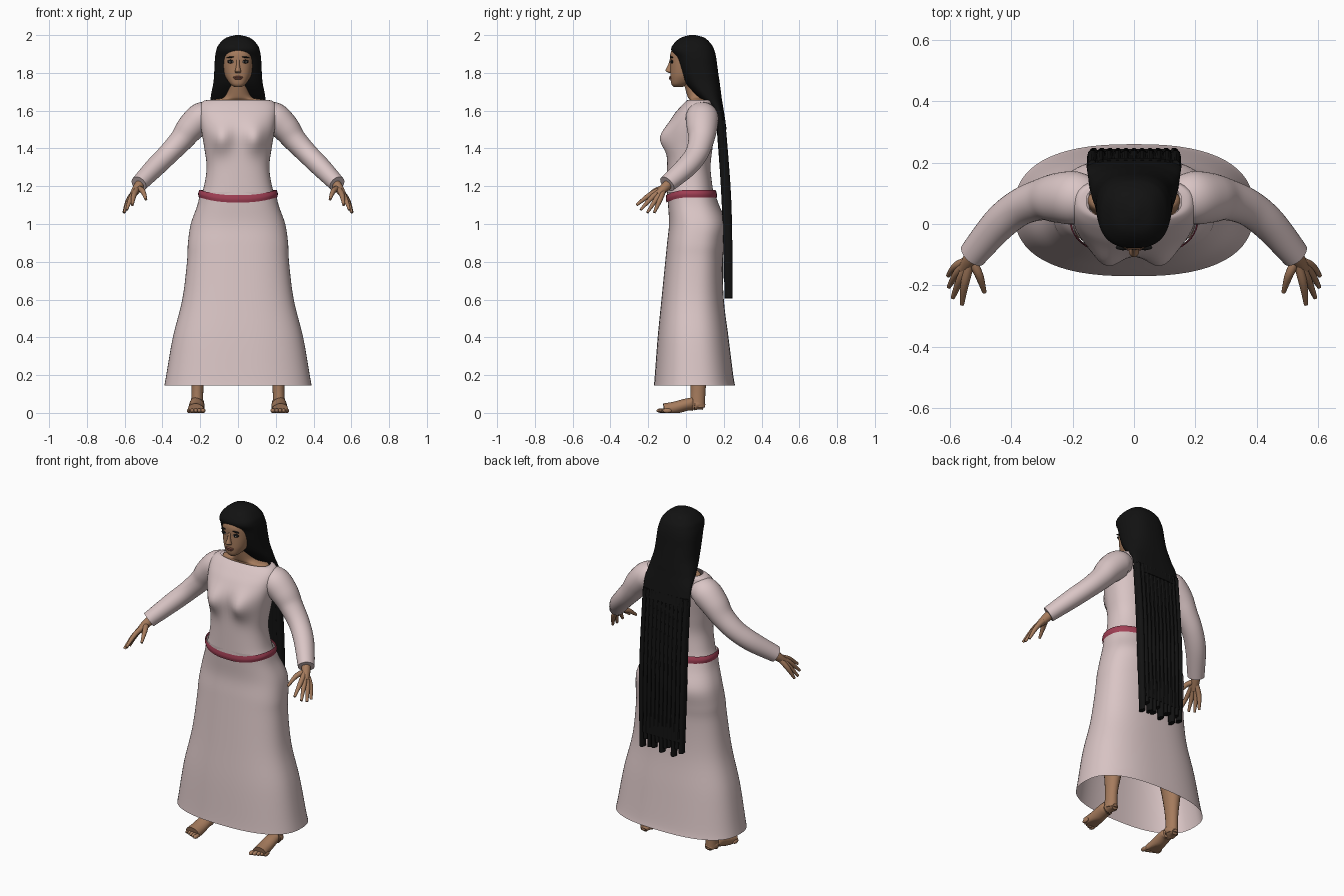
import bpy
import bmesh
import math
from mathutils import Vector

cube = bpy.data.objects.get("Cube")
if cube:
    bpy.data.objects.remove(cube, do_unlink=True)


def make_material(name, rgb):
    mat = bpy.data.materials.new(name)
    mat.use_nodes = True
    mat.diffuse_color = (*rgb, 1)
    mat.node_tree.nodes["Principled BSDF"].inputs["Base Color"].default_value = (*rgb, 1)
    return mat


cloth = make_material("pale pink cloth", (0.7, 0.56, 0.56))
sash = make_material("crimson sash", (0.36, 0.05, 0.09))
skin = make_material("brown skin", (0.38, 0.2, 0.11))
black = make_material("black hair", (0.006, 0.006, 0.006))
white = make_material("eye white", (0.6, 0.55, 0.5))
lip = make_material("lip brown", (0.27, 0.1, 0.07))


def smooth_rows(rows, steps=5):
    """Catmull-Rom interpolation through rows of numbers."""
    out = []
    last = len(rows) - 1
    for i in range(last):
        a, b, c, d = (rows[max(0, min(last, i + k))] for k in (-1, 0, 1, 2))
        for s in range(steps):
            t = s / steps
            out.append([q + 0.5 * t * (r - p + t * (2 * p - 5 * q + 4 * r - w + t * (3 * (q - r) + w - p)))
                        for p, q, r, w in zip(a, b, c, d)])
    out.append(list(rows[last]))
    return out


def skin_rings(name, rings, mat, caps=True, shape=None):
    """Joins closed rings of points into one smooth surface."""
    bm = bmesh.new()
    loops = [[bm.verts.new(p) for p in ring] for ring in rings]
    for lower, upper in zip(loops, loops[1:]):
        for i in range(len(lower)):
            j = (i + 1) % len(lower)
            bm.faces.new((lower[i], lower[j], upper[j], upper[i]))
    if caps:
        bm.faces.new(loops[0])
        bm.faces.new(loops[-1])
    if shape:
        for v in bm.verts:
            shape(v.co)
    bmesh.ops.recalc_face_normals(bm, faces=bm.faces)
    mesh = bpy.data.meshes.new(name)
    bm.to_mesh(mesh)
    bm.free()
    return finish(bpy.data.objects.new(name, mesh), mat)


def finish(obj, mat):
    obj.data.materials.append(mat)
    bpy.context.collection.objects.link(obj)
    bpy.ops.object.select_all(action="DESELECT")
    obj.select_set(True)
    bpy.context.view_layer.objects.active = obj
    bpy.ops.object.shade_smooth_by_angle(angle=math.radians(50))
    return obj


def body(name, rows, mat, power=2.3, sides=48, caps=True, shape=None):
    """Upright loft; each row is height, front y, back y, half width."""
    rings = []
    for z, front, back, half in smooth_rows(rows):
        ring = []
        for k in range(sides):
            a = math.tau * k / sides
            c, s = math.cos(a), math.sin(a)
            ring.append((half * math.copysign(abs(c) ** (2 / power), c),
                         (front + back) / 2 + (back - front) / 2 * math.copysign(abs(s) ** (2 / power), s), z))
        rings.append(ring)
    return skin_rings(name, rings, mat, caps, shape)


def tube(name, rows, mat, side=1, flat=1.0, sides=20):
    """Round limb along a path; each row is x, y, z, radius."""
    path = smooth_rows(rows)
    rings = []
    for i, (x, y, z, r) in enumerate(path):
        ahead, behind = path[min(i + 1, len(path) - 1)], path[max(i - 1, 0)]
        along = (Vector(ahead[:3]) - Vector(behind[:3])).normalized()
        u = along.cross(Vector((0, 1, 0))).normalized()
        v = along.cross(u)
        ring = []
        for k in range(sides):
            a = math.tau * k / sides
            p = Vector((x, y, z)) + u * r * math.cos(a) + v * r * flat * math.sin(a)
            ring.append((p.x * side, p.y, p.z))
        rings.append(ring)
    return skin_rings(name, rings, mat)


def blob(name, place, size, mat, tilt=0.0):
    mesh = bpy.data.meshes.new(name)
    bm = bmesh.new()
    bmesh.ops.create_uvsphere(bm, u_segments=20, v_segments=12, radius=1)
    bm.to_mesh(mesh)
    bm.free()
    obj = bpy.data.objects.new(name, mesh)
    obj.location, obj.scale, obj.rotation_euler = place, size, (0, tilt, 0)
    return finish(obj, mat)


# Dress: bodice shaped over the bust, and an open flared skirt
def bust(co):
    if co.y < 0.02:
        co.y -= 0.045 * math.exp(-((abs(co.x) - 0.09) / 0.055) ** 2 - ((co.z - 1.45) / 0.07) ** 2)


body("bodice", [(1.14, -0.1, 0.15, 0.2), (1.2, -0.1, 0.14, 0.18), (1.3, -0.1, 0.13, 0.166),
                (1.4, -0.1, 0.14, 0.178), (1.5, -0.1, 0.155, 0.195), (1.57, -0.07, 0.16, 0.205),
                (1.62, -0.03, 0.155, 0.205), (1.65, 0, 0.15, 0.185), (1.657, 0.01, 0.14, 0.155)],
     cloth, power=2.4, sides=64, caps=False, shape=bust)
body("skirt", [(0.145, -0.17, 0.26, 0.39), (0.2, -0.165, 0.25, 0.38), (0.4, -0.15, 0.225, 0.345),
               (0.6, -0.13, 0.2, 0.295), (0.8, -0.11, 0.195, 0.27), (0.9, -0.1, 0.205, 0.265),
               (1, -0.09, 0.215, 0.25), (1.1, -0.095, 0.175, 0.215), (1.17, -0.1, 0.15, 0.2)],
     cloth, power=2.5, sides=64, caps=False)


# Sash dipping at the front
def dip(co):
    co.z -= 0.025 * max(0, -co.y / 0.1) ** 2


body("sash", [(1.14, -0.103, 0.163, 0.207), (1.16, -0.107, 0.163, 0.211), (1.18, -0.105, 0.157, 0.205)],
     sash, power=2.4, caps=False, shape=dip)

# Neck, upper chest and head
body("neck", [(1.6, 0, 0.14, 0.15), (1.652, 0.02, 0.135, 0.145), (1.67, 0.01, 0.12, 0.075),
              (1.72, -0.005, 0.11, 0.055), (1.78, -0.02, 0.11, 0.055)], skin, power=2)
body("head", [(1.725, -0.065, -0.02, 0.018), (1.74, -0.077, 0.01, 0.04), (1.77, -0.082, 0.07, 0.062),
              (1.8, -0.083, 0.1, 0.074), (1.85, -0.083, 0.13, 0.083), (1.9, -0.083, 0.14, 0.083),
              (1.93, -0.068, 0.13, 0.075), (1.96, -0.03, 0.1, 0.045)], skin, power=2.4)
body("nose", [(1.8, -0.09, -0.07, 0.012), (1.808, -0.106, -0.07, 0.017), (1.818, -0.107, -0.07, 0.014),
              (1.84, -0.096, -0.07, 0.009), (1.87, -0.086, -0.07, 0.008)], skin, power=2, sides=20)
blob("upper_lip", (0, -0.081, 1.778), (0.026, 0.009, 0.005), lip)
blob("lower_lip", (0, -0.081, 1.77), (0.022, 0.01, 0.006), lip)

# Hair: cap around the face, back fall and separate locks
body("hair_cap", [(2, 0.02, 0.05, 0.012), (1.985, -0.03, 0.1, 0.065), (1.95, -0.068, 0.135, 0.102),
                  (1.92, -0.078, 0.15, 0.115), (1.88, -0.055, 0.16, 0.122), (1.82, -0.035, 0.168, 0.125),
                  (1.75, -0.005, 0.178, 0.13), (1.7, 0.035, 0.185, 0.14), (1.66, 0.075, 0.19, 0.146),
                  (1.6, 0.14, 0.2, 0.152), (1.5, 0.165, 0.215, 0.155)], black, power=2.5)
body("hair_fall", [(1.54, 0.16, 0.205, 0.153), (1.2, 0.185, 0.23, 0.152), (1, 0.195, 0.235, 0.15),
                   (0.7, 0.2, 0.245, 0.142)], black, power=4)
for n in range(11):
    x = (n - 5) * 0.027
    end = 0.635 + 0.03 * math.sin(n * 2.3)
    tube("hair_lock", [(x, 0.185, 1.55, 0.016), (x, 0.21, 1.2, 0.018), (x, 0.22, 0.95, 0.017),
                       (x * 0.96, 0.226, end, 0.015)], black, flat=1.5, sides=10)

# Paired parts, mirrored left and right
fingers = {"index": ((0.55, -0.19, 1.155), (0.56, -0.262, 1.1)),
           "middle": ((0.563, -0.175, 1.145), (0.59, -0.24, 1.075)),
           "ring": ((0.572, -0.155, 1.135), (0.603, -0.205, 1.06)),
           "little": ((0.578, -0.137, 1.13), (0.605, -0.168, 1.06)),
           "thumb": ((0.505, -0.165, 1.175), (0.487, -0.222, 1.13))}
for label, side in (("left", 1), ("right", -1)):
    tube(label + "_sleeve", [(0.14, 0.085, 1.575, 0.065), (0.19, 0.085, 1.565, 0.08), (0.25, 0.085, 1.51, 0.075),
                             (0.3, 0.08, 1.445, 0.063), (0.37, 0.055, 1.37, 0.056), (0.44, 0, 1.3, 0.053),
                             (0.525, -0.1, 1.212, 0.044)], cloth, side, flat=1.08, sides=32)
    tube(label + "_wrist", [(0.5, -0.07, 1.235, 0.026), (0.53, -0.11, 1.195, 0.025),
                            (0.555, -0.15, 1.155, 0.018)], skin, side)
    for finger, (knuckle, tip) in fingers.items():
        tube(label + "_" + finger + "_finger", [(0.53, -0.115, 1.19, 0.015), (*knuckle, 0.014), (*tip, 0.007)],
             skin, side, sides=12)

    # Leg, foot and toes
    tube(label + "_leg", [(0.12, 0.05, 0.95, 0.09), (0.17, 0.045, 0.55, 0.062), (0.2, 0.07, 0.36, 0.056),
                          (0.214, 0.065, 0.15, 0.033), (0.216, 0.06, 0.03, 0.033)], skin, side, flat=1.25)
    tube(label + "_foot", [(0.214, 0.095, 0.03, 0.02), (0.215, 0.065, 0.045, 0.036), (0.217, 0.01, 0.045, 0.04),
                           (0.22, -0.06, 0.026, 0.042), (0.222, -0.115, 0.015, 0.044)], skin, side, flat=0.8)
    foot = bpy.context.object
    for v in foot.data.vertices:
        v.co.z = max(0, v.co.z)
    for n in range(5):
        blob(label + "_toe", (side * (0.185 + n * 0.019), -0.132 + n * 0.008, 0.012),
             (0.013 - n * 0.001, 0.024, 0.012), skin)

    # Eye, eyeliner and brow
    blob(label + "_eyeliner", (side * 0.036, -0.074, 1.86), (0.021, 0.009, 0.01), black)
    blob(label + "_eye", (side * 0.036, -0.076, 1.858), (0.015, 0.009, 0.006), white)
    blob(label + "_iris", (side * 0.036, -0.079, 1.858), (0.006, 0.008, 0.006), black)
    blob(label + "_brow", (side * 0.037, -0.076, 1.883), (0.023, 0.009, 0.004), black, side * 0.12)
